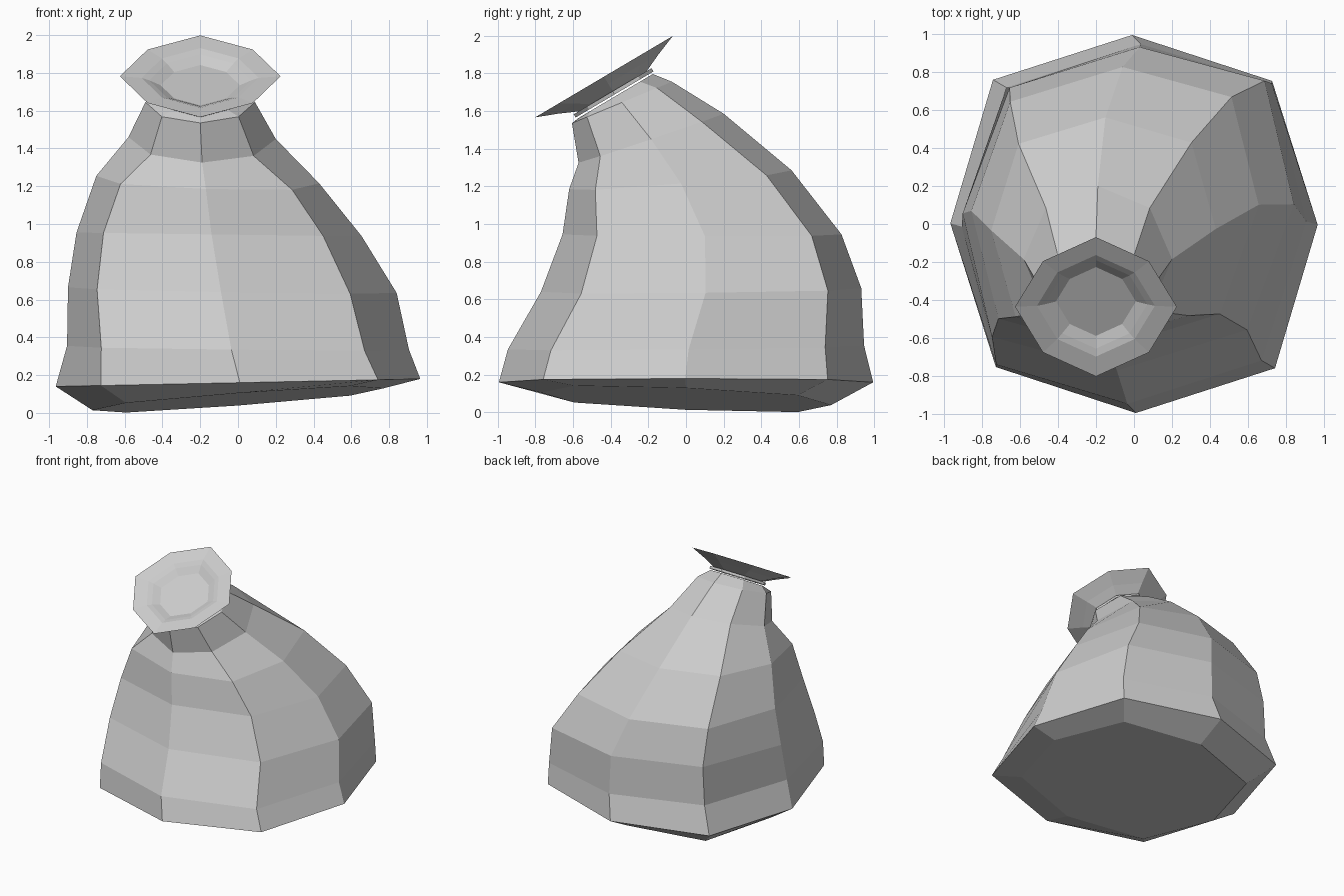
import bpy
import bmesh
from math import cos, sin, pi, radians

if "Cube" in bpy.data.objects:
    bpy.data.objects.remove(bpy.data.objects["Cube"])

SIDES = 8


def ring(cx, cy, cz, rx, ry, zx=0.0, zy=0.0, diag=0.77, shear=0.0):
    """Octagon with corners on the axes; diag places the diagonals, shear skews it."""
    pts = []
    for i in range(SIDES):
        a = 2 * pi * i / SIDES
        k = diag / cos(pi / 4) if i % 2 else 1.0
        c, s = cos(a) * k, sin(a) * k
        pts.append((cx + rx * c + shear * s,
                    cy + ry * s + 0.4 * shear * c,
                    cz + zx * c + zy * s))
    return pts


def loft(name, rings, closed=False):
    """Skin a stack of rings; cap the ends, or join them when closed."""
    bm = bmesh.new()
    rows = [[bm.verts.new(p) for p in r] for r in rings]
    pairs = list(zip(rows, rows[1:]))
    if closed:
        pairs.append((rows[-1], rows[0]))
    for lo, hi in pairs:
        for i in range(SIDES):
            j = (i + 1) % SIDES
            bm.faces.new((lo[i], lo[j], hi[j], hi[i]))
    if not closed:
        bm.faces.new(rows[0][::-1])
        bm.faces.new(rows[-1])
    bmesh.ops.recalc_face_normals(bm, faces=bm.faces)
    mesh = bpy.data.meshes.new(name)
    bm.to_mesh(mesh)
    bm.free()
    obj = bpy.data.objects.new(name, mesh)
    bpy.context.collection.objects.link(obj)
    return obj


# Tilted frame of the sack mouth
TILT = radians(30.6)
MOUTH = (-0.20, -0.435, 1.782)


def mouth_ring(r, t):
    """Ring of radius r, offset t along the mouth's tilted axis."""
    return ring(MOUTH[0], MOUTH[1] - t * sin(TILT), MOUTH[2] + t * cos(TILT),
                r, r * cos(TILT), 0, r * sin(TILT), 0.655)


# Slumped body, from underside to pinched neck
loft("sack_body", [
    ring(0.00, 0.00, 0.072, 0.77, 0.77, 0.058, -0.033),
    ring(0.00, 0.00, 0.160, 0.965, 0.993, 0.02, 0.0, 0.76, -0.01),
    ring(0.00, 0.00, 0.345, 0.905, 0.945, -0.01, 0.01, 0.77, 0.035),
    ring(-0.03, 0.08, 0.650, 0.87, 0.85, -0.015, 0.01, 0.77, 0.06),
    ring(-0.10, 0.085, 0.945, 0.755, 0.74, -0.01, 0.0, 0.77, 0.04),
    ring(-0.16, -0.03, 1.235, 0.59, 0.59, -0.02, 0.05, 0.77, 0.01),
    ring(-0.19, -0.185, 1.455, 0.39, 0.385, -0.005, 0.13, 0.70),
    ring(-0.20, -0.34, 1.645, 0.29, 0.265, 0.0, 0.11, 0.70),
    mouth_ring(0.23, -0.12),
])

# Thin tie around the neck
loft("neck_tie", [
    mouth_ring(0.20, -0.11), mouth_ring(0.24, -0.11),
    mouth_ring(0.24, -0.09), mouth_ring(0.20, -0.09),
], closed=True)

# Flared mouth with a shallow hollow
loft("flared_mouth", [
    mouth_ring(0.21, -0.09), mouth_ring(0.31, -0.045),
    mouth_ring(0.425, 0.0), mouth_ring(0.31, -0.01),
    mouth_ring(0.27, -0.025), mouth_ring(0.21, -0.055),
])
